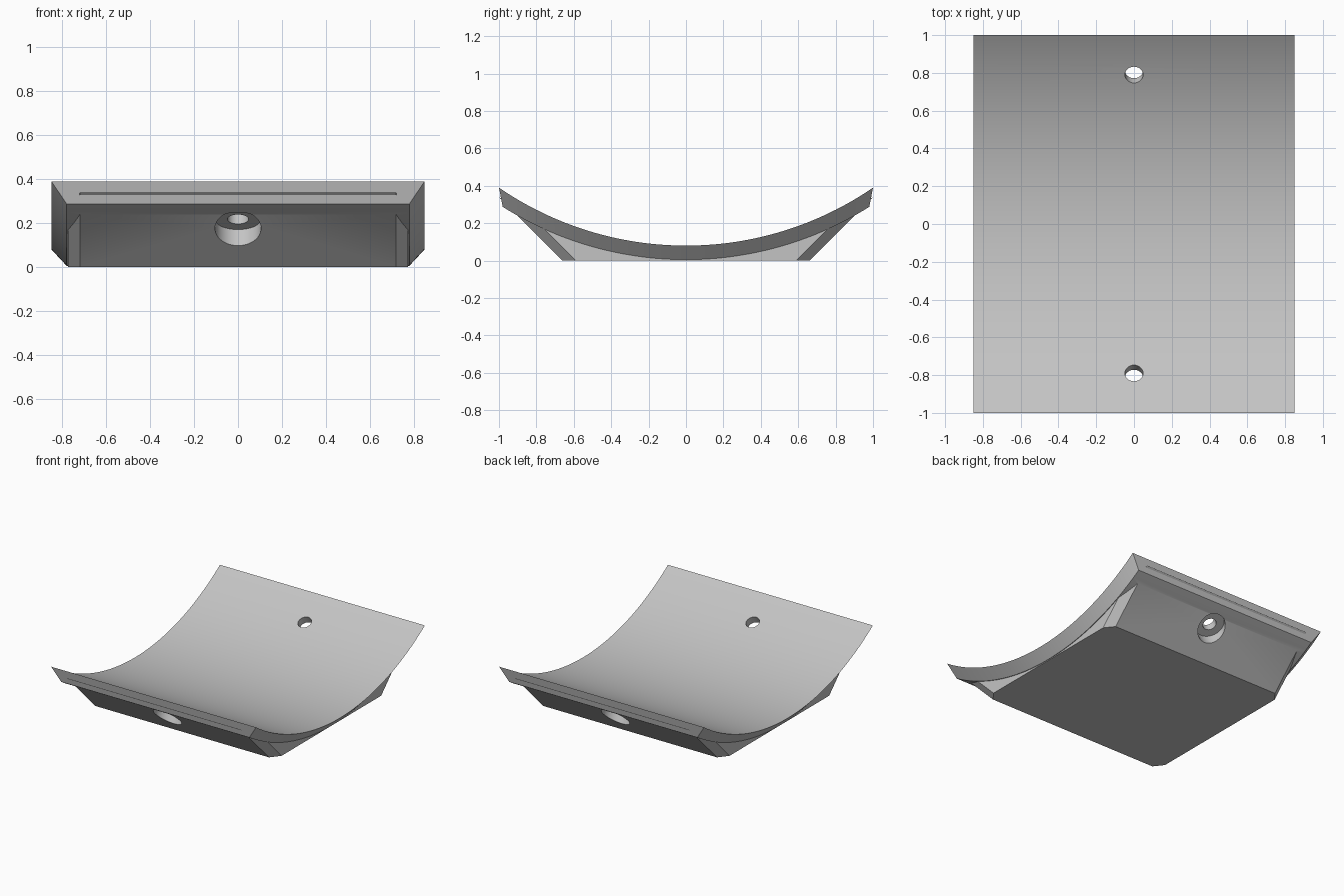
import bpy, bmesh
from math import sin, cos, asin, sqrt, pi
from mathutils import Matrix, Vector

default = bpy.data.objects.get("Cube")
if default:
    bpy.data.objects.remove(default, do_unlink=True)

CENTRE_Z, R_TOP, R_BOTTOM = 1.848, 1.768, 1.843   # shared axis of the arcs
SEGMENTS = 64

grey = bpy.data.materials.new("plain grey")
grey.use_nodes = True
grey.diffuse_color = (0.55, 0.55, 0.55, 1)
grey.node_tree.nodes["Principled BSDF"].inputs["Base Color"].default_value = grey.diffuse_color


def make_object(name, bm):
    bmesh.ops.recalc_face_normals(bm, faces=bm.faces)
    mesh = bpy.data.meshes.new(name)
    bm.to_mesh(mesh)
    bm.free()
    mesh.materials.append(grey)
    obj = bpy.data.objects.new(name, mesh)
    bpy.context.collection.objects.link(obj)
    return obj


def loft(name, rings):
    """Closed solid skinned through rings of equal point count."""
    bm = bmesh.new()
    rows = [[bm.verts.new(p) for p in ring] for ring in rings]
    n = len(rows[0])
    for a, b in zip(rows, rows[1:]):
        for i in range(n):
            j = (i + 1) % n
            bm.faces.new((a[i], a[j], b[j], b[i]))
    bm.faces.new(rows[0])
    bm.faces.new(rows[-1])
    return make_object(name, bm)


def cylinder(name, radius, start, end, segments=48):
    """Cylinder running between two points."""
    start, end = Vector(start), Vector(end)
    axis = end - start
    turn = axis.to_track_quat('Z', 'Y').to_matrix().to_4x4()
    bm = bmesh.new()
    bmesh.ops.create_cone(bm, cap_ends=True, segments=segments, radius1=radius,
                          radius2=radius, depth=axis.length,
                          matrix=Matrix.Translation((start + end) / 2) @ turn)
    return make_object(name, bm)


def combine(target, other, operation):
    """Apply a boolean and discard the helper."""
    other.hide_render = True
    mod = target.modifiers.new(operation, 'BOOLEAN')
    mod.operation, mod.object, mod.solver = operation, other, 'EXACT'
    bpy.context.view_layer.objects.active = target
    bpy.ops.object.modifier_apply(modifier=mod.name)
    bpy.data.objects.remove(other, do_unlink=True)


# Curved plate, with edges tapering inwards towards the underside
def arc_z(y, radius):
    return CENTRE_Z - sqrt(radius ** 2 - y ** 2)


top_angle, bottom_angle = asin(1 / R_TOP), asin(0.98 / R_BOTTOM)
sections = []
for i in range(SEGMENTS + 1):
    t = 2 * i / SEGMENTS - 1
    yt, yb = R_TOP * sin(t * top_angle), R_BOTTOM * sin(t * bottom_angle)
    zt, zb = arc_z(yt, R_TOP), arc_z(yb, R_BOTTOM)
    sections.append([(-0.85, yt, zt), (0.85, yt, zt), (0.78, yb, zb), (-0.78, yb, zb)])
plate = loft("curved_plate", sections)


# Flat-bottomed base block with sloping ends and chamfered corners
def base_ring(z):
    quarter = [(0.775, 0.59 + z), (0.72, 0.66 + z)]
    right = quarter + [(-x, y) for x, y in reversed(quarter)]
    return [(x, y, z) for x, y in right + [(-x, -y) for x, y in right]]


block = loft("base_block", [base_ring(0), base_ring(0.4)])
hollow = cylinder("hollow_cutter", 1.81, (-1, 0, CENTRE_Z), (1, 0, CENTRE_Z), 256)
combine(block, hollow, 'DIFFERENCE')
combine(plate, block, 'UNION')

# Counterbored screw holes, drilled along the arc's radius
tilt = asin(0.79 / R_TOP)
for side in (-1, 1):
    def on_axis(r):
        return (0, side * r * sin(tilt), CENTRE_Z - r * cos(tilt))
    combine(plate, cylinder("hole_cutter", 0.048, on_axis(1.6), on_axis(2.1)), 'DIFFERENCE')
    combine(plate, cylinder("bore_cutter", 0.105, on_axis(1.823), on_axis(2.1)), 'DIFFERENCE')

plate.name = "curved_plate_with_base"
bpy.ops.object.select_all(action='DESELECT')
plate.select_set(True)
bpy.context.view_layer.objects.active = plate
bpy.ops.object.shade_smooth_by_angle(angle=pi / 9)
